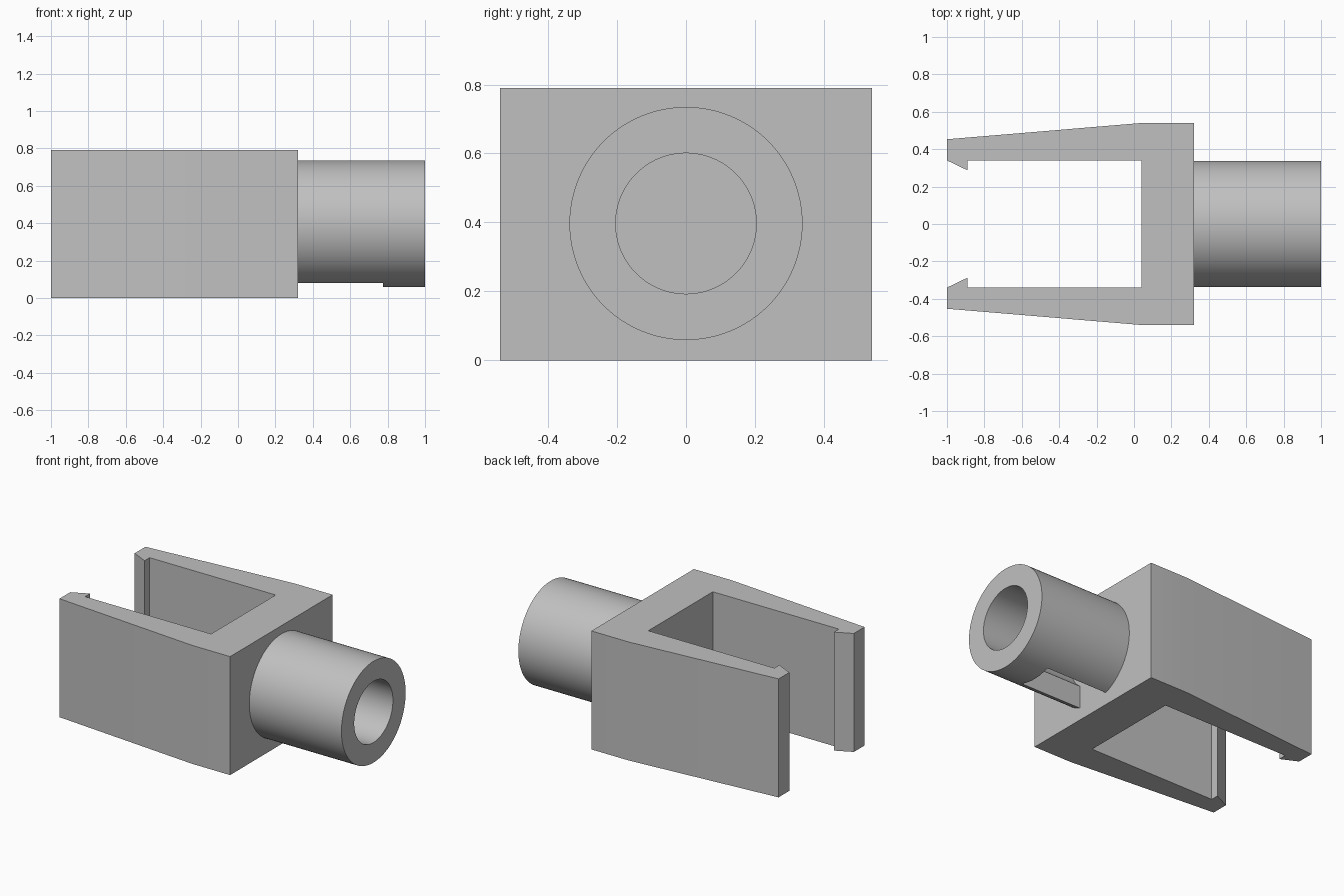
import bpy
import bmesh
from math import pi
from mathutils import Matrix

default = bpy.data.objects.get("Cube")
if default:
    bpy.data.objects.remove(default, do_unlink=True)

grey = bpy.data.materials.new("plain_grey")
grey.use_nodes = True
colour = (0.53, 0.53, 0.53, 1)
grey.diffuse_color = colour
grey.node_tree.nodes["Principled BSDF"].inputs["Base Color"].default_value = colour

HEIGHT = 0.79
AXIS_Z = 0.397
FACE_X = 0.32  # where the tube meets the yoke


def make_object(name, bm):
    bmesh.ops.recalc_face_normals(bm, faces=bm.faces)
    mesh = bpy.data.meshes.new(name)
    bm.to_mesh(mesh)
    bm.free()
    mesh.materials.append(grey)
    obj = bpy.data.objects.new(name, mesh)
    bpy.context.collection.objects.link(obj)
    return obj


def x_cylinder(name, radius, x0, x1):
    bm = bmesh.new()
    place = Matrix.Translation(((x0 + x1) / 2, 0, AXIS_Z)) @ Matrix.Rotation(pi / 2, 4, "Y")
    bmesh.ops.create_cone(bm, cap_ends=True, segments=96, radius1=radius,
                          radius2=radius, depth=x1 - x0, matrix=place)
    return make_object(name, bm)


def box(name, low, high):
    bm = bmesh.new()
    size = [b - a for a, b in zip(low, high)]
    centre = [(a + b) / 2 for a, b in zip(low, high)]
    bmesh.ops.create_cube(bm, size=1, matrix=Matrix.Translation(centre) @ Matrix.Diagonal((*size, 1)))
    return make_object(name, bm)


def select_only(obj):
    bpy.ops.object.select_all(action="DESELECT")
    obj.select_set(True)
    bpy.context.view_layer.objects.active = obj


def cut(obj, cutter):
    cutter.hide_render = True
    mod = obj.modifiers.new("cut", "BOOLEAN")
    mod.operation = "DIFFERENCE"
    mod.solver = "EXACT"
    mod.object = cutter
    select_only(obj)
    bpy.ops.object.modifier_apply(modifier=mod.name)
    bpy.data.objects.remove(cutter, do_unlink=True)


# Yoke: half outline of a tapered arm with a hooked tip, mirrored and extruded
half = [(FACE_X, 0.54), (0.04, 0.54), (-1, 0.453), (-1, 0.34),
        (-0.89, 0.287), (-0.89, 0.34), (0.04, 0.34)]
outline = half + [(x, -y) for x, y in reversed(half)]
bm = bmesh.new()
base = bm.faces.new([bm.verts.new((x, y, 0)) for x, y in outline])
top = bmesh.ops.extrude_face_region(bm, geom=[base])["geom"]
bmesh.ops.translate(bm, vec=(0, 0, HEIGHT),
                    verts=[v for v in top if isinstance(v, bmesh.types.BMVert)])
yoke = make_object("yoke", bm)

# Hollow tube with a slot through the underside next to the yoke
tube = x_cylinder("tube", 0.338, FACE_X, 1)
cut(tube, x_cylinder("bore_cutter", 0.204, FACE_X - 0.1, 1.1))
cut(tube, box("slot_cutter", (FACE_X - 0.1, -0.12, -0.1), (0.775, 0.12, AXIS_Z)))

for part in (yoke, tube):
    select_only(part)
    bpy.ops.object.shade_smooth_by_angle(angle=pi / 6)
